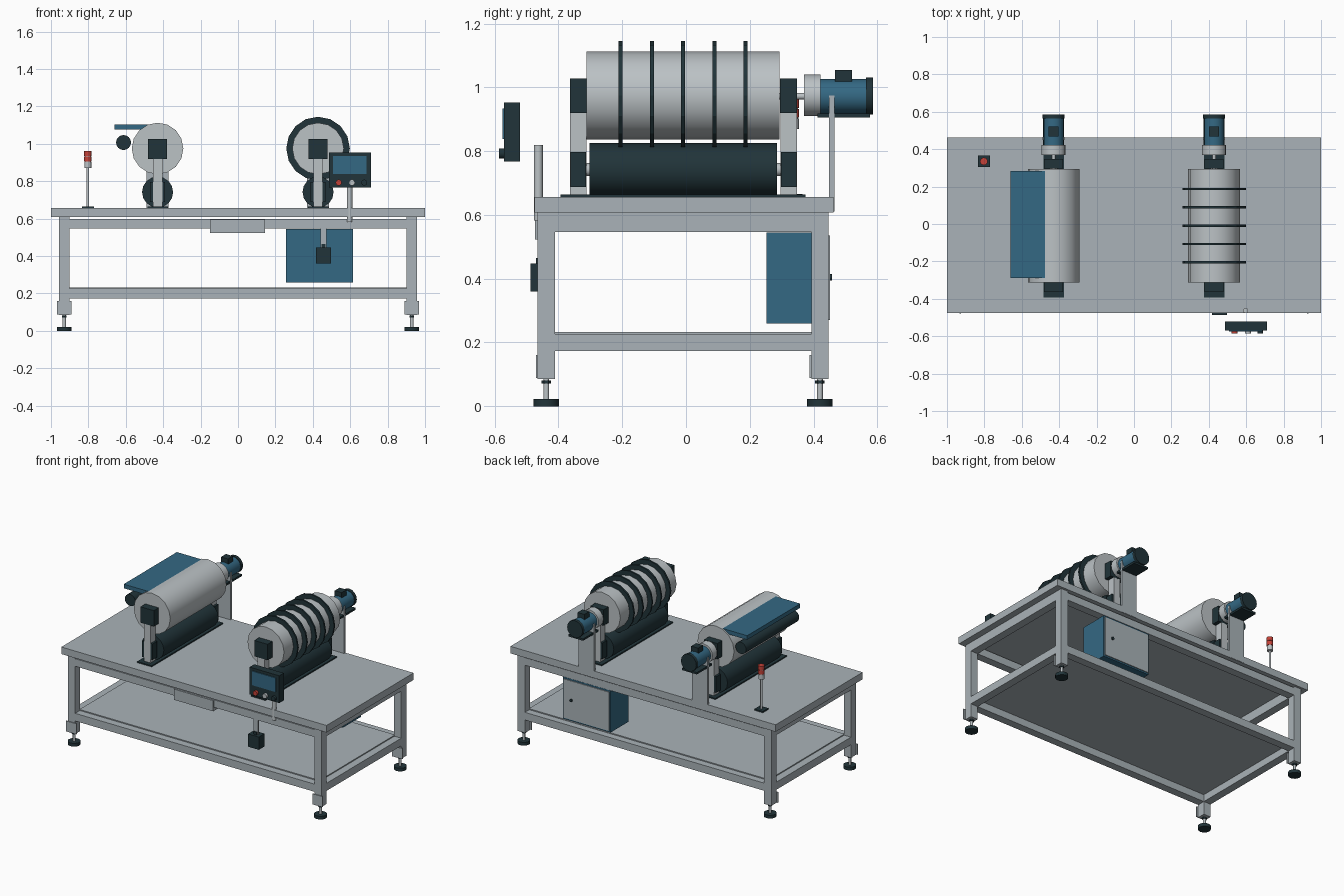
import bpy, math

if "Cube" in bpy.data.objects:
    bpy.data.objects.remove(bpy.data.objects["Cube"])


def material(name, rgb):
    m = bpy.data.materials.new(name)
    m.diffuse_color = (*rgb, 1)
    m.use_nodes = True
    m.node_tree.nodes["Principled BSDF"].inputs["Base Color"].default_value = m.diffuse_color
    return m


FRAME = material("frame grey", (0.40, 0.45, 0.48))
STEEL = material("light steel", (0.50, 0.54, 0.56))
BLUE = material("machine blue", (0.034, 0.14, 0.23))
BLACK = material("dark rubber", (0.015, 0.034, 0.041))
RED = material("signal red", (0.56, 0.055, 0.04))


def box(name, x, y, z, mat):
    """Box from (min, max) ranges on each axis."""
    bpy.ops.mesh.primitive_cube_add(size=1, location=[(a + b) / 2 for a, b in (x, y, z)])
    ob = bpy.context.object
    ob.name = name
    ob.scale = [b - a for a, b in (x, y, z)]
    bpy.ops.object.transform_apply(location=False, rotation=False, scale=True)
    ob.data.materials.append(mat)
    return ob


def cyl(name, axis, u, v, span, r, mat, sides=16, smooth=True):
    """Cylinder along y (u, v = x, z) or along z (u, v = x, y)."""
    mid = sum(span) / 2
    loc, rot = ((u, mid, v), (math.pi / 2, 0, 0)) if axis == "y" else ((u, v, mid), (0, 0, 0))
    bpy.ops.mesh.primitive_cylinder_add(vertices=sides, radius=r, depth=span[1] - span[0],
                                        location=loc, rotation=rot)
    ob = bpy.context.object
    ob.name = name
    ob.data.materials.append(mat)
    if smooth:
        bpy.ops.object.shade_smooth_by_angle(angle=math.radians(35))
    return ob


def around(c, half):
    return (c - half, c + half)


# Table top and shelf
box("table_top", (-1, 1), (-0.475, 0.463), (0.608, 0.656), FRAME)
box("lower_shelf", (-0.905, 0.905), (-0.415, 0.40), (0.222, 0.233), FRAME)

# Legs with adjustable feet
for x in (-0.929, 0.929):
    for y in (-0.438, 0.42):
        box("leg", around(x, 0.027), around(y, 0.027), (0.085, 0.608), FRAME)
        box("foot_bracket", around(x, 0.039), (y - 0.033, y - 0.027), (0.088, 0.16), FRAME)
        cyl("foot_stem", "z", x, y, (0.02, 0.086), 0.009, STEEL, 12)
        cyl("foot_nut", "z", x, y, (0.071, 0.081), 0.015, BLACK, 6, False)
        cyl("foot_pad", "z", x, y, (0, 0.022), 0.04, BLACK)

# Frame rails
for y in (-0.438, 0.42):
    box("upper_long_rail", (-0.902, 0.902), around(y, 0.027), (0.547, 0.598), FRAME)
    box("lower_long_rail", (-0.902, 0.902), around(y, 0.027), (0.174, 0.226), FRAME)
for x in (-0.929, 0.929):
    box("upper_cross_rail", around(x, 0.027), (-0.411, 0.393), (0.547, 0.608), FRAME)
    box("lower_cross_rail", around(x, 0.027), (-0.411, 0.393), (0.174, 0.226), FRAME)

# Front tray plate
box("front_tray", (-0.15, 0.145), (-0.474, -0.43), (0.523, 0.596), FRAME)

# Hanging switch box
box("switch_hanger", (0.44, 0.474), (-0.462, -0.45), (0.44, 0.56), FRAME)
box("switch_knob", (0.447, 0.469), (-0.47, -0.445), (0.44, 0.465), BLACK)
box("switch_box", (0.417, 0.498), (-0.487, -0.425), (0.36, 0.447), BLACK)

# Electrical cabinet under the top
box("cabinet", (0.257, 0.615), (0.253, 0.445), (0.26, 0.545), BLUE)
box("cabinet_door", (0.265, 0.607), (0.445, 0.451), (0.27, 0.535), FRAME)
cyl("door_handle", "y", 0.55, 0.404, (0.45, 0.458), 0.01, BLACK, 12)

# Two drum stations
AXIS = 0.975
for x in (-0.43, 0.428):
    box("station_base", around(x, 0.055), (-0.394, 0.375), (0.655, 0.664), BLACK)
    cyl("drum", "y", x, AXIS, (-0.312, 0.293), 0.138, STEEL)
    cyl("lower_roller", "y", x, 0.742, (-0.303, 0.285), 0.083, BLACK)
    cyl("roller_shaft", "y", x, 0.742, (-0.32, 0.31), 0.02, STEEL, 12)
    for y in (-0.338, 0.322):
        box("stand_post", around(x, 0.025), around(y, 0.026), (0.66, 0.93), STEEL)
        box("lower_bearing", around(x, 0.04), around(y, 0.0245), (0.688, 0.797), BLACK)
        box("upper_bearing", around(x, 0.05), around(y, 0.0265), (0.919, 1.027), BLACK)
    # Drive motor
    cyl("drive_shaft", "y", x, AXIS - 0.003, (0.28, 0.38), 0.01, STEEL, 12)
    cyl("gearbox", "y", x, AXIS, (0.37, 0.422), 0.065, STEEL)
    cyl("motor_body", "y", x, 0.972, (0.422, 0.566), 0.054, BLUE)
    cyl("motor_cap", "y", x, 0.973, (0.565, 0.586), 0.058, BLACK)
    box("terminal_box", around(x, 0.026), (0.468, 0.521), (1.01, 1.055), BLACK)
    box("motor_plate", around(x, 0.056), (0.413, 0.577), (0.905, 0.918), BLACK)
    box("motor_support", around(x, 0.058), (0.449, 0.465), (0.61, 0.975), FRAME)

# Dark rings on the right drum
for i in range(5):
    y = -0.205 + 0.098 * i
    cyl("drum_ring", "y", 0.428, AXIS, around(y, 0.006), 0.17, BLACK, 16, False)

# Feed plate and pressing roller on the left drum
box("feed_plate", (-0.66, -0.462), (-0.288, 0.284), (1.076, 1.104), BLUE)
cyl("pressing_roller", "y", -0.612, 1.007, (-0.288, 0.284), 0.04, BLACK)

# Signal tower
TX, TY = -0.803, 0.335
box("tower_base", around(TX, 0.032), around(TY, 0.03), (0.655, 0.665), BLACK)
cyl("tower_pole", "z", TX, TY, (0.66, 0.88), 0.007, STEEL, 12)
cyl("tower_collar", "z", TX, TY, (0.87, 0.902), 0.019, STEEL)
cyl("tower_core", "z", TX, TY, (0.9, 0.95), 0.016, STEEL)
for z in (0.905, 0.935):
    cyl("signal_lamp", "z", TX, TY, (z, z + 0.027), 0.02, RED)

# Operator panel on its post
cyl("panel_post", "z", 0.597, -0.463, (0.583, 0.82), 0.014, STEEL)
box("panel_housing", (0.487, 0.71), (-0.57, -0.52), (0.767, 0.953), BLACK)
box("panel_screen", (0.508, 0.686), (-0.576, -0.57), (0.838, 0.934), BLUE)
for x, mat in ((0.538, RED), (0.609, STEEL), (0.675, BLACK)):
    cyl("panel_button", "y", x, 0.793, (-0.586, -0.57), 0.016, mat)
